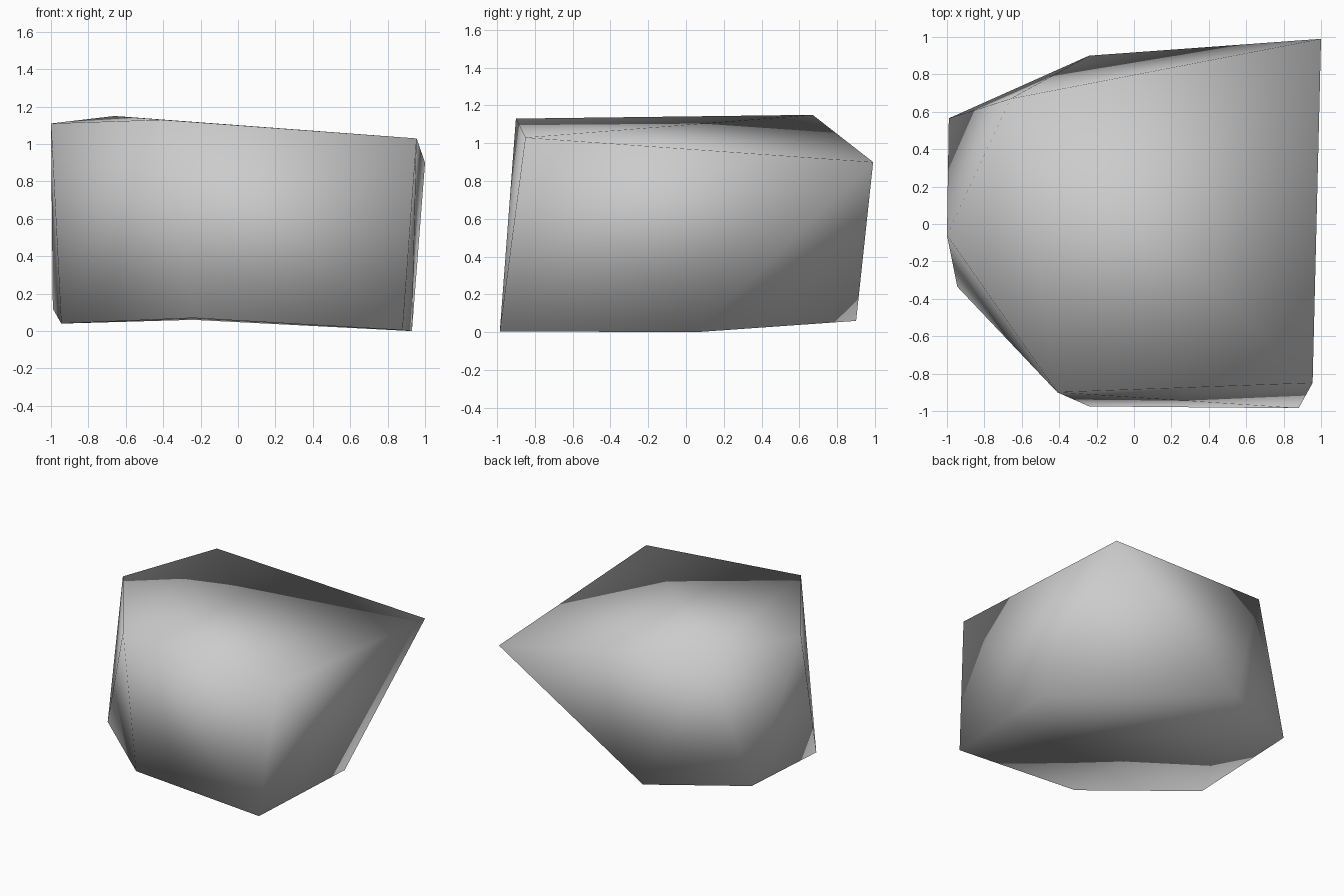
import bpy
import bmesh

cube = bpy.data.objects.get("Cube")
if cube:
    bpy.data.objects.remove(cube, do_unlink=True)

# Stone colour
stone = bpy.data.materials.new("stone_grey")
stone.use_nodes = True
stone.diffuse_color = (0.6, 0.6, 0.6, 1)
stone.node_tree.nodes["Principled BSDF"].inputs["Base Color"].default_value = (0.6, 0.6, 0.6, 1)

# Corner outlines of the top and the base
top = [(-0.41, -0.90, 1.13), (0.955, -0.85, 1.03), (1.0, 0.99, 0.90),
       (-0.66, 0.67, 1.15), (-1.0, -0.06, 1.11)]
base = [(0.88, -0.985, 0.005), (-0.24, -0.975, 0.07), (-0.945, -0.335, 0.04),
        (-0.99, 0.565, 0.12), (-0.24, 0.90, 0.06), (0.93, 0.05, 0.0)]

# Rock body wrapped around both outlines
bm = bmesh.new()
for co in top:
    bm.verts.new(co)
foot = [bm.verts.new(co) for co in base]
bmesh.ops.convex_hull(bm, input=bm.verts[:])

# Slightly hollow underside, creased from front to back
under = [f for f in bm.faces if all(v in foot for v in f.verts)]
bmesh.ops.delete(bm, geom=under, context='FACES_ONLY')
for ring in ((0, 1, 5), (1, 4, 5), (1, 2, 4), (2, 3, 4)):
    bm.faces.new([foot[i] for i in ring])
loose = [e for e in bm.edges if not e.link_faces]
bmesh.ops.delete(bm, geom=loose, context='EDGES')
bmesh.ops.recalc_face_normals(bm, faces=bm.faces[:])
for f in bm.faces:
    f.smooth = True

mesh = bpy.data.meshes.new("rock")
bm.to_mesh(mesh)
bm.free()
mesh.materials.append(stone)
rock = bpy.data.objects.new("rock", mesh)
bpy.context.collection.objects.link(rock)
